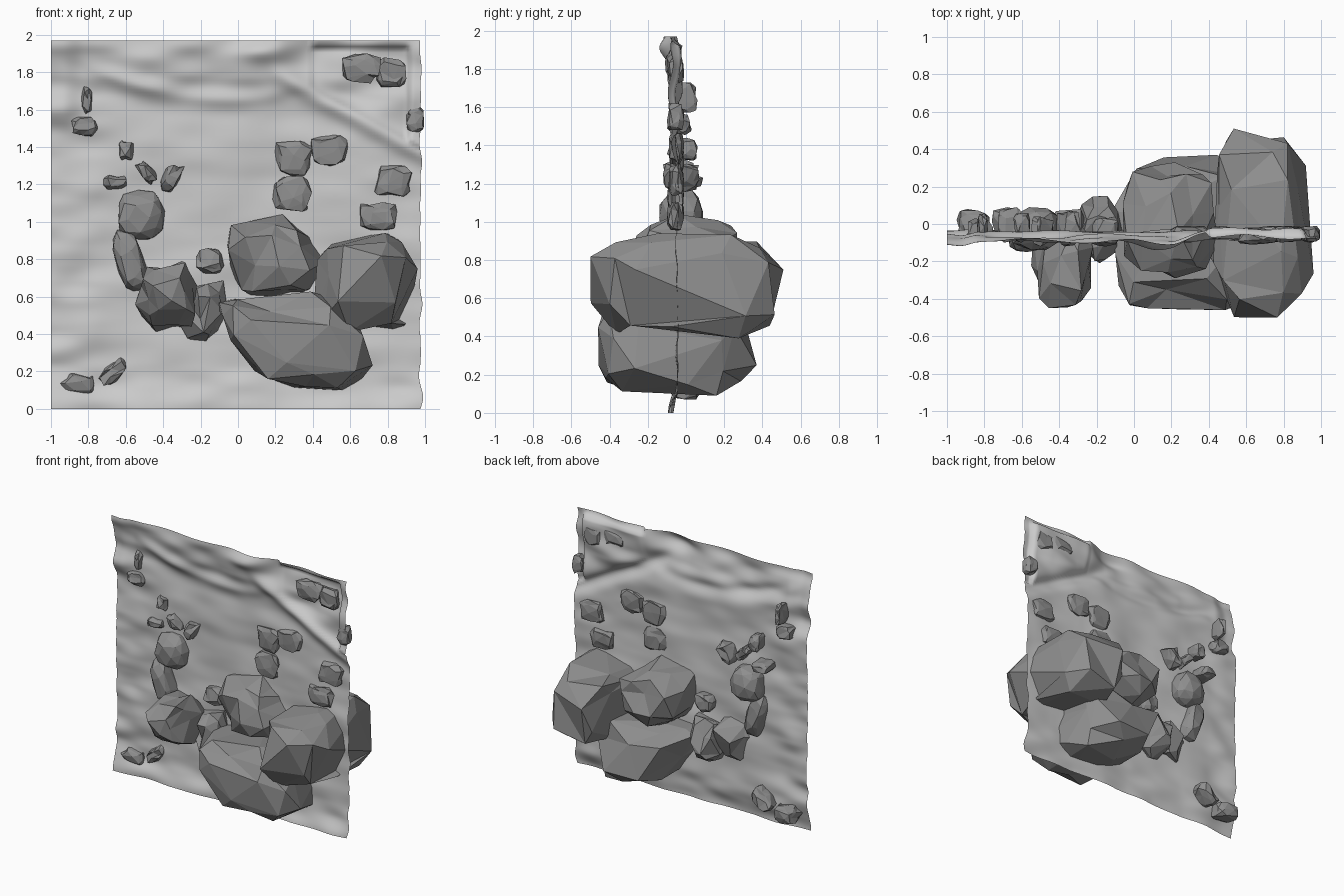
import bpy, bmesh, math, random
from mathutils import Vector, Matrix, noise

if "Cube" in bpy.data.objects:
    bpy.data.objects.remove(bpy.data.objects["Cube"])

stone_grey = bpy.data.materials.new("stone_grey")
stone_grey.diffuse_color = (0.27, 0.27, 0.27, 1)
stone_grey.use_nodes = True
stone_grey.node_tree.nodes["Principled BSDF"].inputs["Base Color"].default_value = stone_grey.diffuse_color


def finish(bm, name, mat=None):
    bmesh.ops.recalc_face_normals(bm, faces=bm.faces)
    me = bpy.data.meshes.new(name)
    bm.to_mesh(me)
    bm.free()
    if mat:
        me.materials.append(mat)
    ob = bpy.data.objects.new(name, me)
    bpy.context.collection.objects.link(ob)
    return ob


def rock(name, xs, ys, zs, tilt=0, jitter=0.16, seed=1, cuts=0.7, slim=0.5, merge=0.3):
    """Faceted boulder fitted to the given x, y and z ranges."""
    rnd = random.Random(seed)
    bm = bmesh.new()
    bmesh.ops.create_icosphere(bm, subdivisions=2, radius=1)
    spin = Matrix.Rotation(rnd.uniform(0, 6), 3, (rnd.random(), 1, rnd.random()))
    turn = Matrix.Rotation(math.radians(tilt), 3, 'Y')
    for v in bm.verts:
        p = spin @ v.co
        p = Vector([math.copysign(abs(c) ** cuts, c) for c in p])
        p += Vector([rnd.uniform(-1, 1) for _ in range(3)]) * jitter
        if tilt:
            p.x *= slim
            p = turn @ p
        v.co = p
    # merge a few close corners so facets vary in size
    bmesh.ops.remove_doubles(bm, verts=bm.verts, dist=merge)
    for i, (a, b) in enumerate((xs, ys, zs)):
        lo = min(v.co[i] for v in bm.verts)
        hi = max(v.co[i] for v in bm.verts)
        for v in bm.verts:
            v.co[i] = a + (v.co[i] - lo) / (hi - lo) * (b - a)
    return finish(bm, name, stone_grey)


def step(a, b, t):
    t = max(0, min(1, (t - a) / (b - a)))
    return t * t * (3 - 2 * t)


def bump(t, w):
    return math.exp(-(t / w) ** 2)


def relief(x, z):
    """Depth of the eroded wall at a point."""
    y = -0.045 + 0.022 * noise.noise(Vector((x * 2.2, 3.1, z * 4)))
    rough = max(step(1.5, 1.7, z), step(0.6, 0.9, -x), step(0.3, 0.1, z))
    y += (0.008 + 0.016 * rough) * noise.noise(Vector((x * 4, 7.7, z * 9)))
    y -= 0.035 * bump(z, 0.13)                                  # bottom lip
    y -= 0.03 * step(0.82, 0.94, -x) * step(1.75, 1.9, z + 0.3)  # left lip
    brow = 1.66 + 0.3 * (x + 0.05) ** 2                         # overhanging brow
    y -= 0.04 * step(brow - 0.05, brow + 0.17, z) * step(0.4, 0.2, x)
    y -= 0.025 * bump(z - brow, 0.05) * step(0.35, 0.15, x) * step(-0.95, -0.6, x)
    y -= 0.06 * bump(x - 0.12, 0.15) * bump(z - 1.91, 0.06)     # knob on the top edge
    d = z - (1.73 - 0.55 * (x - 0.35))                          # slope under corner pocket
    y -= 0.04 * bump(d + 0.02, 0.06) * step(0.1, 0.35, x)
    pocket = step(0, 0.03, d) * step(0.38, 0.41, x)
    frame = step(-0.93, -0.90, -x) * step(-1.95, -1.92, -z)
    return y - 0.03 * pocket * (1 - frame) + 0.01 * pocket * frame


# weathered wall sheet
bm = bmesh.new()
bmesh.ops.create_grid(bm, x_segments=120, y_segments=120, size=1)
for v in bm.verts:
    x, z = -0.012 + v.co.x * 0.988, 0.985 + v.co.y * 0.985
    edge = 0.02 * noise.noise(Vector((z * 8, 1, 4))) * step(0.85, 0.98, x)
    v.co = Vector((x + edge, relief(x, z), z))
for f in bm.faces:
    f.smooth = True
finish(bm, "wall_sheet")

# large boulders passing through the wall
rock("boulder_right", (0.40, 0.96), (-0.50, 0.51), (0.39, 0.94), seed=3, cuts=0.5, merge=0.36)
rock("boulder_top", (-0.06, 0.45), (-0.29, 0.33), (0.57, 1.04), seed=5, cuts=0.75)
low = rock("boulder_low", (-0.12, 0.72), (-0.46, 0.37), (0.09, 0.63), seed=8, cuts=0.6)
for v in low.data.vertices:                      # underside slopes up to the left
    t = max(0, min(1, (0.15 - v.co.x) / 0.27))
    v.co.z = 0.63 - (0.63 - v.co.z) * (1 - 0.6 * t)
    u = max(0, min(1, (v.co.x - 0.4) / 0.3))
    v.co.z -= 0.1 * u * max(0, (v.co.z - 0.25) / 0.38)

rock("boulder_left", (-0.55, -0.22), (-0.45, 0.08), (0.41, 0.79), seed=12, jitter=0.2, cuts=0.8)
rock("boulder_gap", (-0.33, -0.06), (-0.21, 0.15), (0.34, 0.70), seed=15, jitter=0.26, cuts=0.9)
rock("stone_slanted", (-0.67, -0.48), (-0.15, 0.04), (0.63, 0.96), tilt=-22, jitter=0.08, seed=16)
rock("stone_round", (-0.64, -0.39), (-0.14, 0.09), (0.90, 1.17), seed=18, jitter=0.08, cuts=0.75)

# small stones: x, z, width, height, tilt, y range
stones = [
    (-0.15, 0.79, .15, .14, 0, -.12, .04), (0.30, 1.34, .21, .19, 0, -.09, -.01),
    (0.49, 1.38, .20, .17, 0, -.09, -.01), (0.29, 1.15, .21, .19, 0, -.10, -.01),
    (0.83, 1.22, .20, .17, 0, -.09, -.01), (0.75, 1.03, .20, .15, 0, -.10, -.01),
    (-0.60, 1.38, .09, .12, 0, -.10, .06), (-0.49, 1.26, .12, .13, -40, -.12, .04),
    (-0.66, 1.21, .13, .08, 0, -.10, .09), (-0.35, 1.23, .13, .15, 20, -.12, .07),
    (-0.82, 1.51, .14, .11, 0, -.10, .03), (-0.81, 1.65, .06, .16, 0, -.09, .06),
    (0.66, 1.82, .21, .16, 0, -.11, -.02), (0.82, 1.80, .16, .16, 0, -.10, -.01),
    (-0.86, 0.13, .18, .12, 0, -.09, .08), (-0.67, 0.20, .18, .16, 50, -.08, .09),
    (0.945, 1.55, .10, .14, 0, -.10, -.01),
]
for i, (x, z, w, h, tilt, y0, y1) in enumerate(stones):
    rock("stone_%02d" % (i + 1), (x - w / 2, x + w / 2), (y0, y1),
         (z - h / 2, z + h / 2), tilt, 0.18, 30 + i, 0.6)
